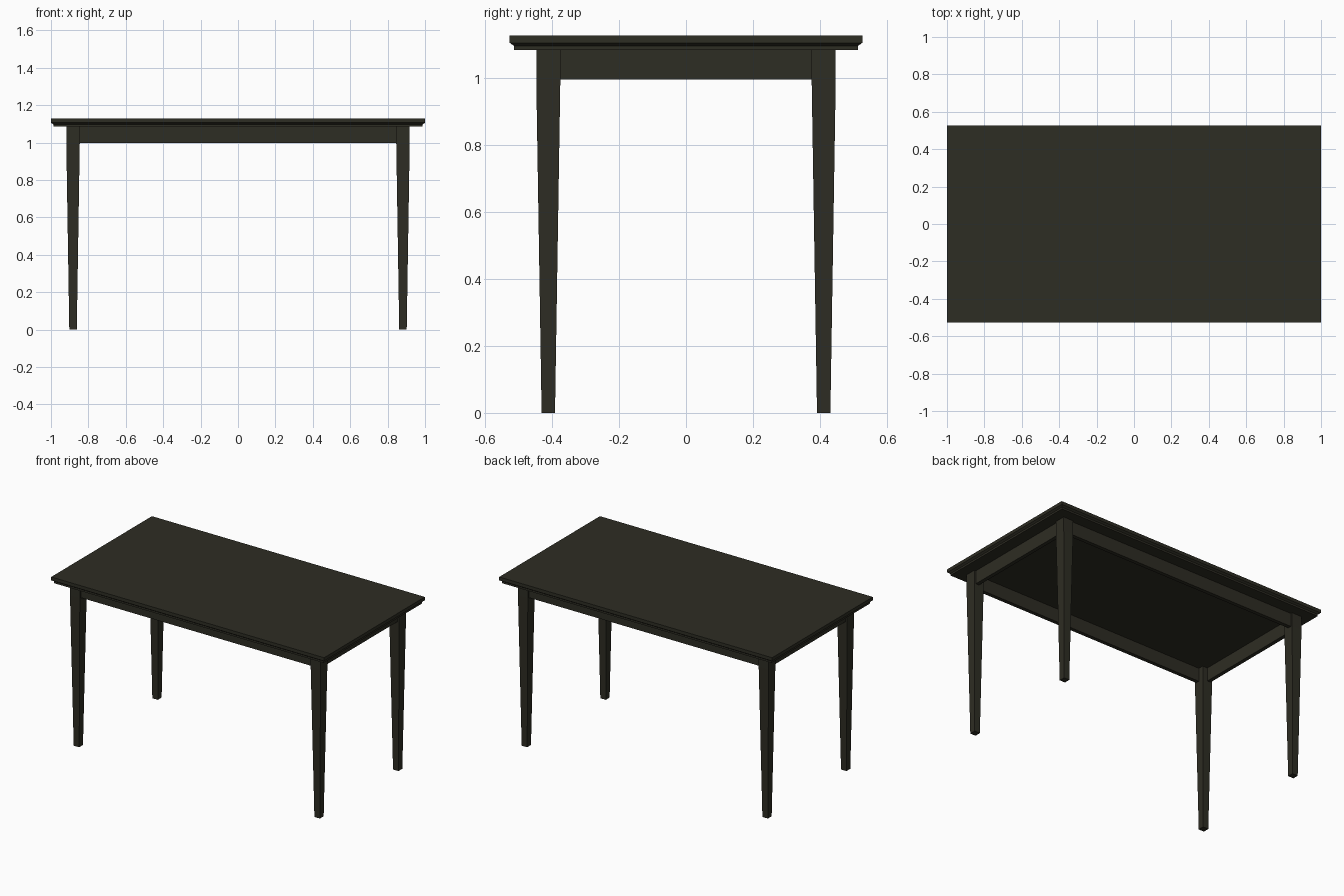
import bpy, bmesh

if "Cube" in bpy.data.objects:
    bpy.data.objects.remove(bpy.data.objects["Cube"])

wood = bpy.data.materials.new("dark wood")
wood.diffuse_color = (0.027, 0.026, 0.017, 1)
wood.use_nodes = True
wood.node_tree.nodes["Principled BSDF"].inputs["Base Color"].default_value = wood.diffuse_color


def stack(name, levels, cx=0, cy=0):
    """Solid made of rectangular rings: each level is (half x, half y, z)."""
    bm = bmesh.new()
    rings = []
    for hx, hy, z in levels:
        rings.append([bm.verts.new((cx + sx * hx, cy + sy * hy, z))
                      for sx, sy in ((-1, -1), (1, -1), (1, 1), (-1, 1))])
    for a, b in zip(rings, rings[1:]):
        for i in range(4):
            j = (i + 1) % 4
            bm.faces.new((a[i], a[j], b[j], b[i]))
    bm.faces.new(rings[0][::-1])
    bm.faces.new(rings[-1])
    mesh = bpy.data.meshes.new(name)
    bm.to_mesh(mesh)
    bm.free()
    mesh.materials.append(wood)
    obj = bpy.data.objects.new(name, mesh)
    bpy.context.collection.objects.link(obj)
    return obj


UNDER, APRON, TOP = 1.085, 0.997, 1.128
LEG_X, LEG_Y, LEG_R = 0.882, 0.4115, 0.036

# Table top with a sloped step along its lower edge
stack("table_top", [(0.987, 0.514, UNDER), (0.987, 0.514, 1.097),
                    (1.0, 0.527, 1.106), (1.0, 0.527, TOP)])

# Tapered legs, square where they meet the apron
for sx, x_name in ((-1, "left"), (1, "right")):
    for sy, y_name in ((-1, "front"), (1, "back")):
        stack(f"{y_name}_{x_name}_leg",
              [(0.02, 0.02, 0), (LEG_R, LEG_R, APRON), (LEG_R, LEG_R, UNDER)],
              sx * LEG_X, sy * LEG_Y)

# Apron boards between the legs, set slightly back from the outer leg faces
T = 0.0125
for s, name in ((-1, "front"), (1, "back")):
    hx = LEG_X - LEG_R
    stack(f"{name}_apron", [(hx, T, APRON), (hx, T, UNDER)], 0, s * (LEG_Y + 0.012))
for s, name in ((-1, "left"), (1, "right")):
    hy = LEG_Y - LEG_R
    stack(f"{name}_apron", [(T, hy, APRON), (T, hy, UNDER)], s * (LEG_X + 0.012), 0)
